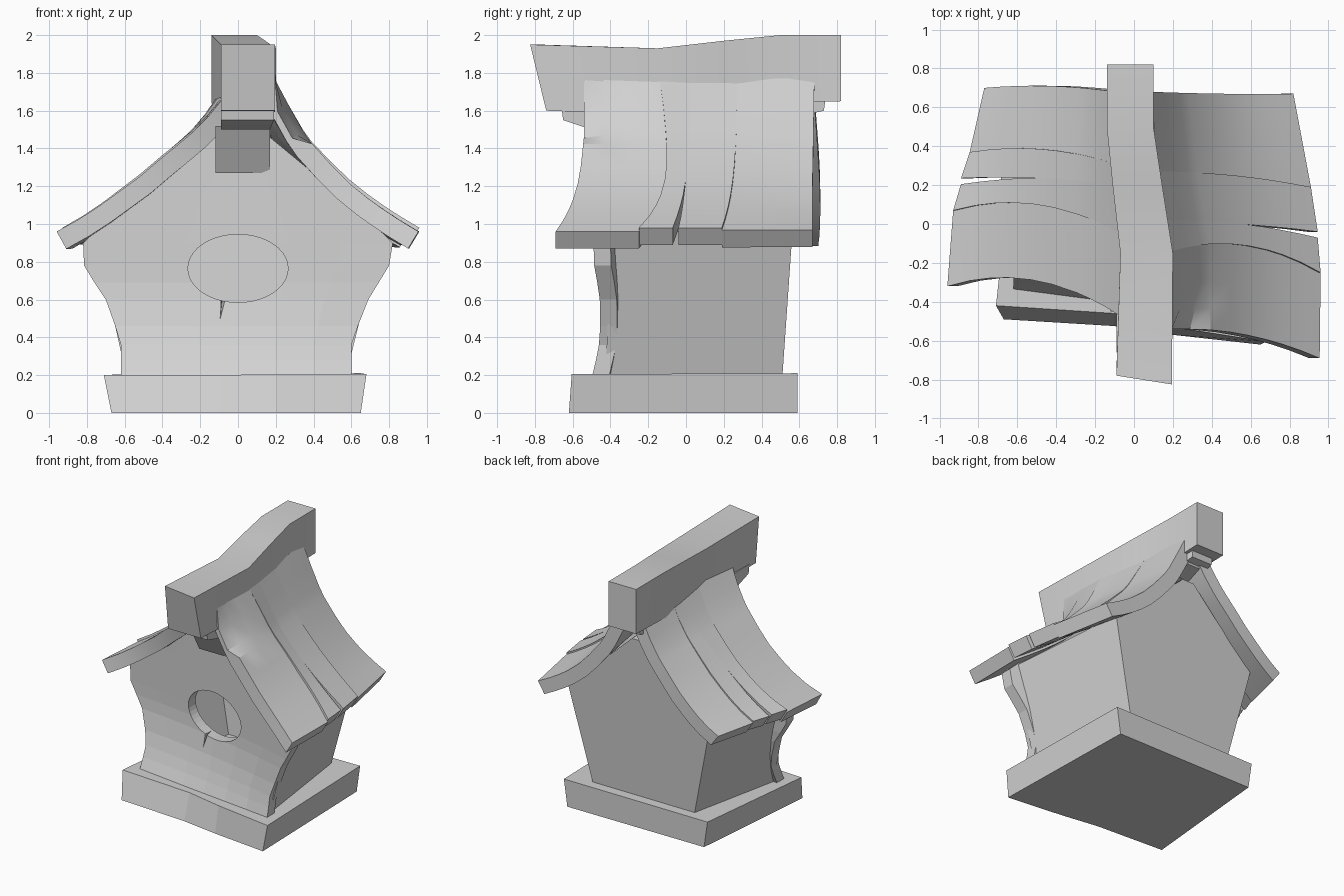
import bpy, bmesh, math
from mathutils import Vector

if "Cube" in bpy.data.objects:
    bpy.data.objects.remove(bpy.data.objects["Cube"])

grey = bpy.data.materials.new("pale_grey")
grey.diffuse_color = (0.64, 0.64, 0.64, 1)
grey.use_nodes = True
grey.node_tree.nodes["Principled BSDF"].inputs["Base Color"].default_value = grey.diffuse_color


def loft(name, rings, angle=30):
    """Closed solid from a list of equally sized point rings."""
    bm = bmesh.new()
    vs = [[bm.verts.new(p) for p in ring] for ring in rings]
    n = len(vs[0])
    for a, b in zip(vs, vs[1:]):
        for i in range(n):
            j = (i + 1) % n
            bm.faces.new((a[i], a[j], b[j], b[i]))
    bm.faces.new(vs[0])
    bm.faces.new(vs[-1])
    bmesh.ops.recalc_face_normals(bm, faces=bm.faces[:])
    me = bpy.data.meshes.new(name)
    bm.to_mesh(me)
    bm.free()
    me.materials.append(grey)
    if angle:
        me.shade_smooth()
        me.set_sharp_from_angle(angle=math.radians(angle))
    ob = bpy.data.objects.new(name, me)
    bpy.context.collection.objects.link(ob)
    return ob


def cut(ob, cutter):
    m = ob.modifiers.new("cut", "BOOLEAN")
    m.operation, m.solver, m.object = "DIFFERENCE", "EXACT", cutter
    cutter.hide_render = True
    cutter.display_type = "WIRE"


def bar(name, stations):
    """Beam along y; station = front/back y on top, y below, skew, left, right, top, bottom."""
    return loft(name, [[(l, yt, t), (r, yt - s, t), (r, yb, b), (l, yb, b)]
                       for yt, yb, s, l, r, t, b in stations])


# Base slab: skewed front, narrower back
loft("base", [
    [(-.67, -.49, 0), (-.1, -.525, 0), (.2, -.57, 0), (.65, -.62, 0), (.62, .59, 0), (-.57, .59, 0)],
    [(-.71, -.42, .2), (-.1, -.46, .2), (.2, -.53, .205), (.68, -.605, .205),
     (.65, .59, .21), (-.6, .59, .205)]], 0)


def front_y(x, z):
    """Front wall surface: skewed, leaning back as it rises, hollowed in the middle."""
    t = max(0, min(1, (z - .19) / .55))
    t = t * (2 - t)
    bow = .045 * max(0, 1 - (x / .8) ** 2)
    return (-.42 - .13 * x) * (1 - t) + (-.33 - .195 * x + bow) * t


# Hollow body, tapering toward a narrow back wall
FRONT = [(-.59, .19), (.57, .19), (.76, .95), (.35, 1.3), (.05, 1.5),
         (-.05, 1.5), (-.35, 1.3), (-.76, .95)]
BACK = [(-.43, .19, .51), (.45, .19, .51), (.64, .98, .565), (.3, 1.25, .58), (.05, 1.48, .6),
        (-.05, 1.48, .6), (-.3, 1.25, .58), (-.61, .98, .565)]

def body_rings(inset, y_front, y_back):
    k = 1 - inset / .65
    return [[(x * k, front_y(x, z) + y_front, .7 + (z - .7) * k) for x, z in FRONT],
            [(x * k, y + y_back, .7 + (z - .7) * k) for x, z, y in BACK]]

body = loft("body_walls", body_rings(0, .07, 0), 0)
cut(body, loft("body_hollow_cutter", body_rings(.06, -.05, -.07), 0))

# Front wall in rows (z, left, right), with entrance hole and a crack below it
rows = [(.19, -.62, .6), (.28, -.62, .6), (.36, -.62, .6), (.46, -.65, .635), (.6, -.7, .69),
        (.69, -.76, .745), (.78, -.815, .8), (.9, -.82, .82), (1.11, -.6, .6),
        (1.31, -.35, .35), (1.5, -.1, .12)]
rings = []
for z, l, r in rows:
    xs = [l + (r - l) * i / 6 for i in range(7)]
    rings.append([(x, front_y(x, z), z) for x in xs] +
                 [(x, front_y(x, z) + .09, z) for x in xs[::-1]])
wall = loft("front_wall", rings, 0)
circle = [2 * math.pi * i / 40 for i in range(40)]
cut(wall, loft("hole_cutter", [[(.265 * math.cos(a), y, .765 + .18 * math.sin(a))
                                for a in circle] for y in (-.6, -.1)], 0))
cut(wall, loft("crack_cutter", [
    [(-.11, -.42, .64), (-.03, -.42, .64), (-.11, -.42, .36)],
    [(-.08, -.21, .64), (-.07, -.21, .64), (-.085, -.21, .59)]], 0))

# Roof boards: curved strips between bent seams
US = [0, .1, .2, .26, .4, .52, .65, .75, .87, 1]
PROFILE = {1: [1.77, 1.63, 1.495, 1.43, 1.315, 1.225, 1.145, 1.09, 1.03, .97],
           -1: [1.69, 1.58, 1.49, 1.445, 1.345, 1.255, 1.17, 1.105, 1.035, .97]}
THICK = .105

def bend(s, u):
    """Quadratic through values at u = 0, 0.5, 1."""
    a, b, c = s
    return a * (1 - u) * (1 - 2 * u) + 4 * b * u * (1 - u) + c * u * (2 * u - 1)

def board(name, side, seam_a, seam_b, lift, gap_a=0, gap_b=0, dent=0, sag=0):
    zs = PROFILE[side]
    rings = []
    cols = (0, .25, .55, 1) if dent else (0, .5, 1)
    for i, u in enumerate(US):
        spread = max(0, (u - .6) / .4)
        top, under = [], []
        for c in cols:
            ends = []
            for (ys, x0, xe), gap in ((seam_a, gap_a), (seam_b, gap_b)):
                ends.append(Vector((x0 + (xe - x0) * u, bend(ys, u) + gap * spread)))
            p = ends[0].lerp(ends[1], c)
            x0 = seam_a[1] + (seam_b[1] - seam_a[1]) * c
            xe = seam_a[2] + (seam_b[2] - seam_a[2]) * c
            lo, hi = max(i - 1, 0), min(i + 1, len(US) - 1)
            slope = Vector((abs(xe - x0) * (US[hi] - US[lo]), zs[hi] - zs[lo])).normalized()
            nx, nz = -slope.y * side, slope.x
            # sunken front corner near the ridge
            sink = dent * max(0, 1 - c / .55) if .05 < u < .22 else 0
            z = zs[i] + lift * min(1, u * 2) - sag * c * math.sin(math.pi * u)
            top.append((p.x - nx * sink, p.y, z - nz * sink))
            under.append((p.x - nx * THICK, p.y, z - nz * THICK))
        rings.append(top + under[::-1])
    loft(name, rings, 25)

SEAMS = {
    1: [((-.54, -.57, -.69), .195, .955), ((-.14, -.11, -.25), .19, .96),
        ((.02, 0, -.055), .16, .945), ((.27, .25, .19), .12, .91), ((.68, .67, .67), .09, .82)],
    -1: [((-.48, -.29, -.32), -.06, -.96), ((-.05, .1, .07), -.07, -.93),
         ((.2, .235, .22), -.09, -.89), ((.31, .385, .37), -.1, -.845),
         ((.68, .71, .70), -.1, -.77)]}
LIFT = [-.01, .01, .01, -.003]
for side, label in ((1, "right"), (-1, "left")):
    for k in range(4):
        board(f"roof_board_{label}_{k + 1}", side, SEAMS[side][k], SEAMS[side][k + 1], LIFT[k],
              gap_a=.015 if k == 2 else 0, gap_b=-.015 if k == 1 else 0,
              dent=.07 if side == 1 and k == 0 else 0, sag=.03 if k == 3 else 0)

# Ridge beam with a sway, a thinner beam under it, and a sloping gable bracket
bar("ridge_beam", [(-.78, -.74, .045, -.09, .195, 1.95, 1.6), (-.15, -.15, 0, -.07, .2, 1.93, 1.58),
                   (.2, .2, 0, -.11, .145, 1.97, 1.6), (.5, .5, 0, -.14, .1, 2, 1.64),
                   (.82, .82, 0, -.14, .1, 2, 1.65)])
bar("under_beam", [(-.66, -.65, 0, -.09, .19, 1.62, 1.55), (-.5, -.5, 0, -.09, .17, 1.62, 1.5),
                   (.3, .3, 0, -.1, .12, 1.62, 1.5), (.74, .73, 0, -.11, .07, 1.67, 1.6)])
bar("gable_bracket", [(-.45, -.31, 0, -.12, .17, 1.52, 1.27), (-.24, -.24, 0, -.12, .17, 1.52, 1.27)])
bar("back_block", [(.52, .52, 0, -.09, .06, 1.64, 1.54), (.68, .67, 0, -.09, .06, 1.64, 1.57)])
